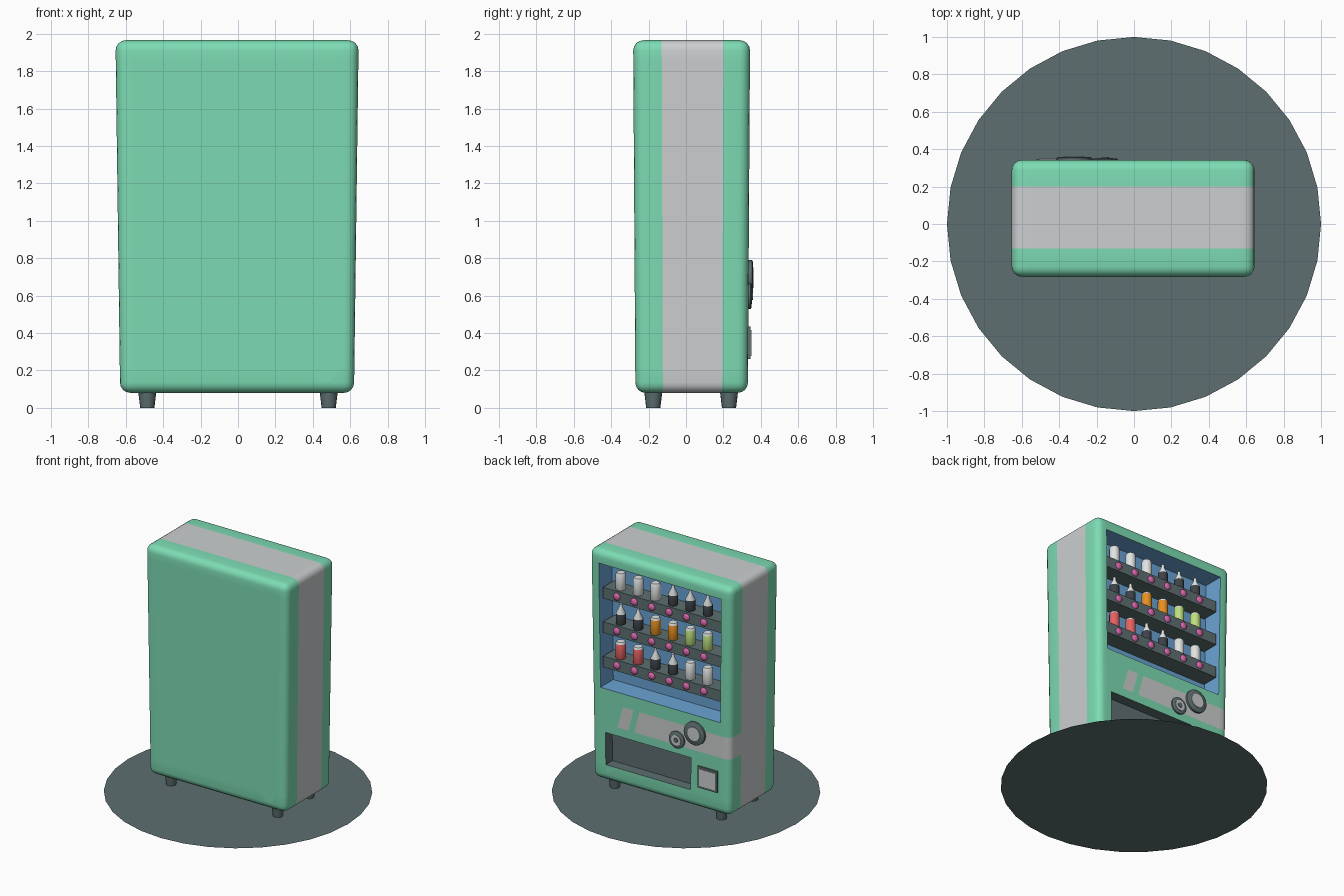
import bpy, bmesh, math
from mathutils import Vector

if "Cube" in bpy.data.objects:
    bpy.data.objects.remove(bpy.data.objects["Cube"])

COLOURS = {
    "mint_green": (125, 220, 180), "light_grey": (204, 207, 208), "slate": (94, 111, 113),
    "sky_blue": (106, 163, 212), "pink": (215, 100, 170), "charcoal": (62, 66, 72),
    "orange": (232, 145, 35), "lime": (190, 224, 128), "red": (230, 98, 98), "white": (226, 228, 228)}


def linear(v):
    v /= 255
    return v / 12.92 if v < 0.04045 else ((v + 0.055) / 1.055) ** 2.4


MATS = {}
for key, rgb in COLOURS.items():
    MATS[key] = bpy.data.materials.new(key)
    MATS[key].diffuse_color = [linear(c) for c in rgb] + [1]


def finish(name, bm, mats, smooth=True):
    bmesh.ops.recalc_face_normals(bm, faces=bm.faces)
    me = bpy.data.meshes.new(name)
    bm.to_mesh(me)
    bm.free()
    for m in mats:
        me.materials.append(MATS[m])
    if smooth:
        me.polygons.foreach_set("use_smooth", [True] * len(me.polygons))
        me.set_sharp_from_angle(angle=math.radians(35))
    ob = bpy.data.objects.new(name, me)
    bpy.context.collection.objects.link(ob)
    return ob


def box(name, lo, hi, mat):
    bm = bmesh.new()
    bmesh.ops.create_cube(bm, size=1)
    for v in bm.verts:
        v.co = [l + (c + 0.5) * (h - l) for l, h, c in zip(lo, hi, v.co)]
    return finish(name, bm, [mat], False)


def lathe(name, profile, mats, split, loc, axis="Z", seg=16):
    """Closed turned shape; faces above height `split` take the second material."""
    bm = bmesh.new()
    rings = []
    for r, z in profile:
        rings.append([bm.verts.new((r * math.cos(2 * math.pi * i / seg),
                                    r * math.sin(2 * math.pi * i / seg), z)) for i in range(seg)])
    for a, b in zip(rings, rings[1:]):
        for i in range(seg):
            j = (i + 1) % seg
            bm.faces.new((a[i], a[j], b[j], b[i]))
    bm.faces.new(rings[0][::-1])
    bm.faces.new(rings[-1])
    for f in bm.faces:
        f.material_index = int(f.calc_center_median().z > split and len(mats) > 1)
    ob = finish(name, bm, mats)
    ob.location = loc
    if axis == "Y":
        ob.rotation_euler.x = -math.pi / 2
    return ob


# Round ground plate
bm = bmesh.new()
bmesh.ops.create_circle(bm, cap_ends=True, segments=32, radius=1)
finish("base_disc", bm, ["slate"], False)

# Cabinet: rounded box, cut along stripe, window, hatch and band lines
LO, HI = Vector((-0.655, -0.2825, 0.08)), Vector((0.645, 0.3425, 1.965))
WINDOW = (-0.56, 0.555, 0.84, 1.86)
HATCH = (-0.285, 0.515, 0.215, 0.48)
BAND = (0.55, 0.73)
SLANT = 0.286
bm = bmesh.new()
bmesh.ops.create_cube(bm, size=1)
for v in bm.verts:
    v.co = [l + (c + 0.5) * (h - l) for l, h, c in zip(LO, HI, v.co)]
bmesh.ops.bevel(bm, geom=bm.edges[:], offset=0.055, segments=4, profile=0.5, affect='EDGES')


def cut(co, no):
    bmesh.ops.bisect_plane(bm, geom=bm.verts[:] + bm.edges[:] + bm.faces[:],
                           plane_co=co, plane_no=Vector(no).normalized())


for y in (-0.13, 0.2):
    cut((0, y, 0), (0, 1, 0))
for z in WINDOW[2:] + HATCH[2:] + BAND:
    cut((0, 0, z), (0, 0, 1))
for x in WINDOW[:2] + HATCH[:2]:
    cut((x, 0, 0), (1, 0, 0))
for x in (0.4, 0.3, 0.245):
    cut((x, 0, BAND[0]), (1, 0, SLANT))


def inside(c, r):
    return r[0] - .001 < c.x < r[1] + .001 and r[2] - .001 < c.z < r[3] + .001


# Sink the display window and the delivery hatch
for rect, depth in ((WINDOW, 0.17), (HATCH, 0.09)):
    bm.normal_update()
    faces = [f for f in bm.faces if f.normal.y > 0.9 and f.calc_center_median().y > 0.34
             and inside(f.calc_center_median(), rect)]
    res = bmesh.ops.extrude_face_region(bm, geom=faces)
    bmesh.ops.translate(bm, vec=(0, -depth, 0),
                        verts=[g for g in res["geom"] if isinstance(g, bmesh.types.BMVert)])
    old = [f for f in faces if f.is_valid]
    if old:
        bmesh.ops.delete(bm, geom=old, context='FACES_ONLY')

# Colour by position: recesses, wrap-around stripe, slanted band
for f in bm.faces:
    c = f.calc_center_median()
    u = c.x + (c.z - BAND[0]) * SLANT
    sunk = 0.1 < c.y < 0.335
    if sunk and inside(c, WINDOW):
        f.material_index = 3
    elif sunk and inside(c, HATCH):
        f.material_index = 2
    elif -0.13 < c.y < 0.2:
        f.material_index = 1
    elif c.y > 0.2 and BAND[0] < c.z < BAND[1] and (u < 0.245 or 0.3 < u < 0.4):
        f.material_index = 1
# Slight taper towards the floor
for v in bm.verts:
    s = 1 - 0.038 * (HI.z - v.co.z) / (HI.z - LO.z)
    v.co.x = -0.005 + (v.co.x + 0.005) * s
    v.co.y = 0.03 + (v.co.y - 0.03) * s
finish("cabinet", bm, ["mint_green", "light_grey", "slate", "sky_blue"])

# Feet
for x in (-0.485, 0.485):
    for y in (-0.175, 0.23):
        lathe("foot", [(0.038, 0), (0.05, 0.1)], ["slate"], 9, (x, y, 0))

# Shelves with buttons, cans and bottles
CAN = [(0.036, 0), (0.039, 0.006), (0.039, 0.122), (0.031, 0.138)]
BOTTLE = [(0.036, 0), (0.038, 0.006), (0.038, 0.085), (0.013, 0.135), (0.011, 0.16)]
ROWS = [(1.61, ["white"] * 3 + ["bottle"] * 3),
        (1.327, ["bottle"] * 2 + ["orange"] * 2 + ["lime"] * 2),
        (1.044, ["red"] * 2 + ["bottle"] * 2 + ["white"] * 2)]
for z, items in ROWS:
    box("shelf", (-0.542, 0.155, z - 0.045), (0.535, 0.312, z + 0.045), "slate")
    for i, kind in enumerate(items):
        x = 0.41 - 0.158 * i
        bm = bmesh.new()
        bmesh.ops.create_uvsphere(bm, u_segments=12, v_segments=8, radius=0.03)
        bmesh.ops.scale(bm, vec=(1, 0.6, 1), verts=bm.verts)
        finish("button", bm, ["pink"]).location = (x, 0.312, z)
        if kind == "bottle":
            lathe("bottle", BOTTLE, ["charcoal", "white"], 0.09, (x, 0.26, z + 0.045))
        else:
            lathe("can", CAN, [kind, "white"], 0.125, (x, 0.26, z + 0.045))

# Two dials with pale centres
for name, x, z, r, top, inner in (("large_dial", -0.32, 0.695, 0.095, 0.357, 0.056),
                                  ("small_dial", -0.155, 0.597, 0.07, 0.35, 0.043)):
    lathe(name, [(r, 0), (r, top - 0.325), (r - 0.008, top - 0.32)], ["slate"], 9, (x, 0.32, z), "Y")
    lathe(name + "_face", [(inner, 0), (inner, 0.004)], ["light_grey"], 9, (x, top, z), "Y")
lathe("small_dial_hub", [(0.02, 0), (0.02, 0.006)], ["slate"], 9, (-0.155, 0.352, 0.597), "Y")

# Coin return: dark frame with pale plate
box("coin_return_frame", (-0.525, 0.31, 0.26), (-0.345, 0.346, 0.435), "slate")
box("coin_return_plate", (-0.507, 0.34, 0.278), (-0.363, 0.35, 0.417), "light_grey")

for m in bpy.data.materials:
    if m.users and not m.is_grease_pencil:
        m.use_nodes = True
        m.node_tree.nodes["Principled BSDF"].inputs["Base Color"].default_value = m.diffuse_color
